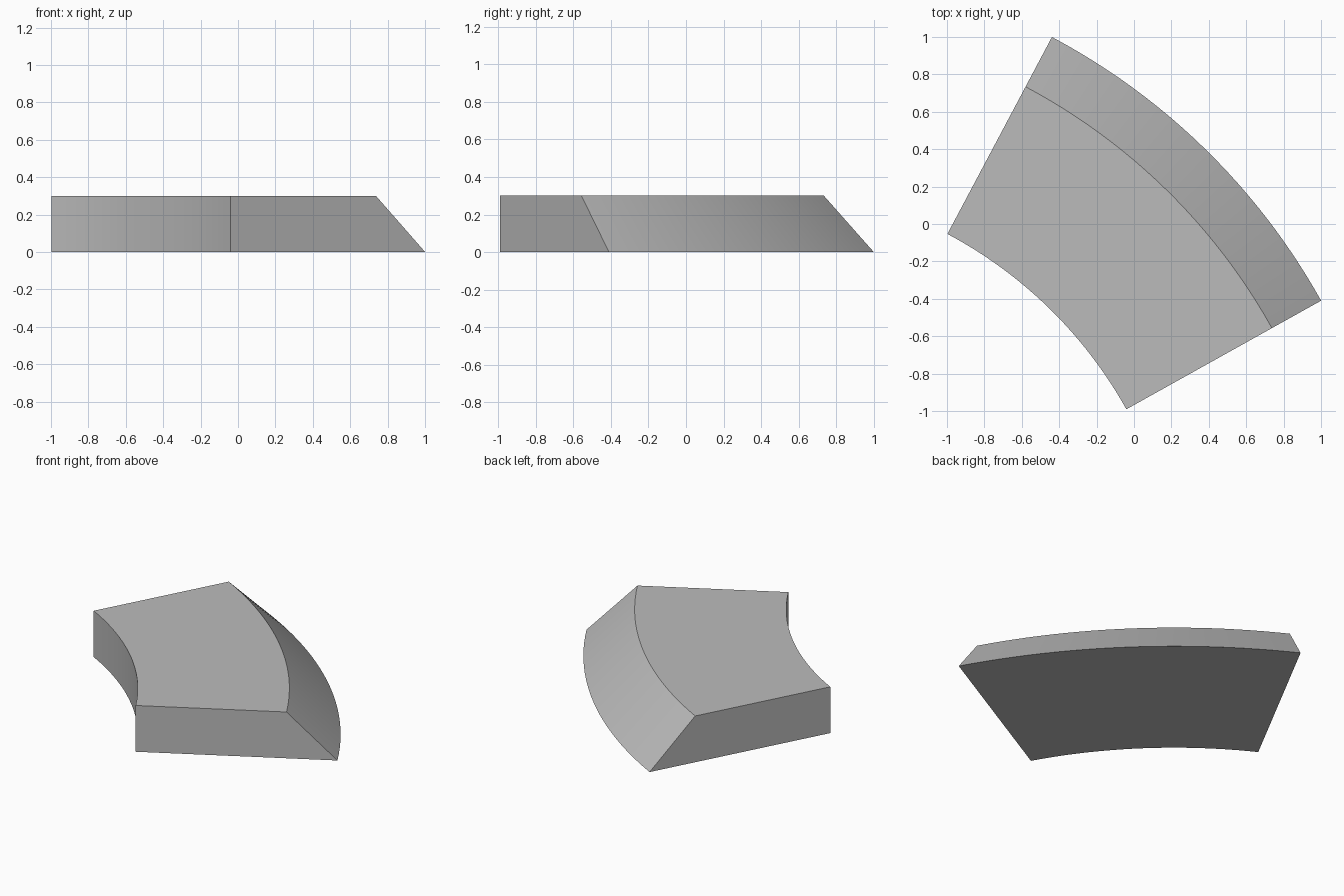
import bpy
import bmesh
from math import cos, sin, radians

cube = bpy.data.objects.get("Cube")
if cube:
    bpy.data.objects.remove(cube, do_unlink=True)

# Plain grey material
GREY = (0.5, 0.5, 0.5, 1.0)
mat = bpy.data.materials.new("plain grey")
mat.use_nodes = True
mat.diffuse_color = GREY
mat.node_tree.nodes["Principled BSDF"].inputs["Base Color"].default_value = GREY

# Cross-section as (radius, height), swept about a distant centre
PROFILE = [(2.366, 0), (3.558, 0), (3.257, 0.3), (2.366, 0.3)]
CENTRE = (-2.107, -2.143)
START, END, STEPS = radians(29.15), radians(62.04), 24

bm = bmesh.new()
rings = []
for i in range(STEPS + 1):
    a = START + (END - START) * i / STEPS
    rings.append([bm.verts.new((CENTRE[0] + r * cos(a), CENTRE[1] + r * sin(a), z))
                  for r, z in PROFILE])

# Swept walls, then the two flat ends
n = len(PROFILE)
for a, b in zip(rings, rings[1:]):
    for j in range(n):
        k = (j + 1) % n
        bm.faces.new((a[j], a[k], b[k], b[j]))
bm.faces.new(rings[0])
bm.faces.new(rings[-1])
bmesh.ops.recalc_face_normals(bm, faces=bm.faces)

mesh = bpy.data.meshes.new("curved_kerb_block")
bm.to_mesh(mesh)
bm.free()
mesh.materials.append(mat)
block = bpy.data.objects.new("curved_kerb_block", mesh)
bpy.context.collection.objects.link(block)

# Smooth curved walls with crisp corners
bpy.ops.object.select_all(action="DESELECT")
block.select_set(True)
bpy.context.view_layer.objects.active = block
bpy.ops.object.shade_smooth_by_angle(angle=radians(30))
